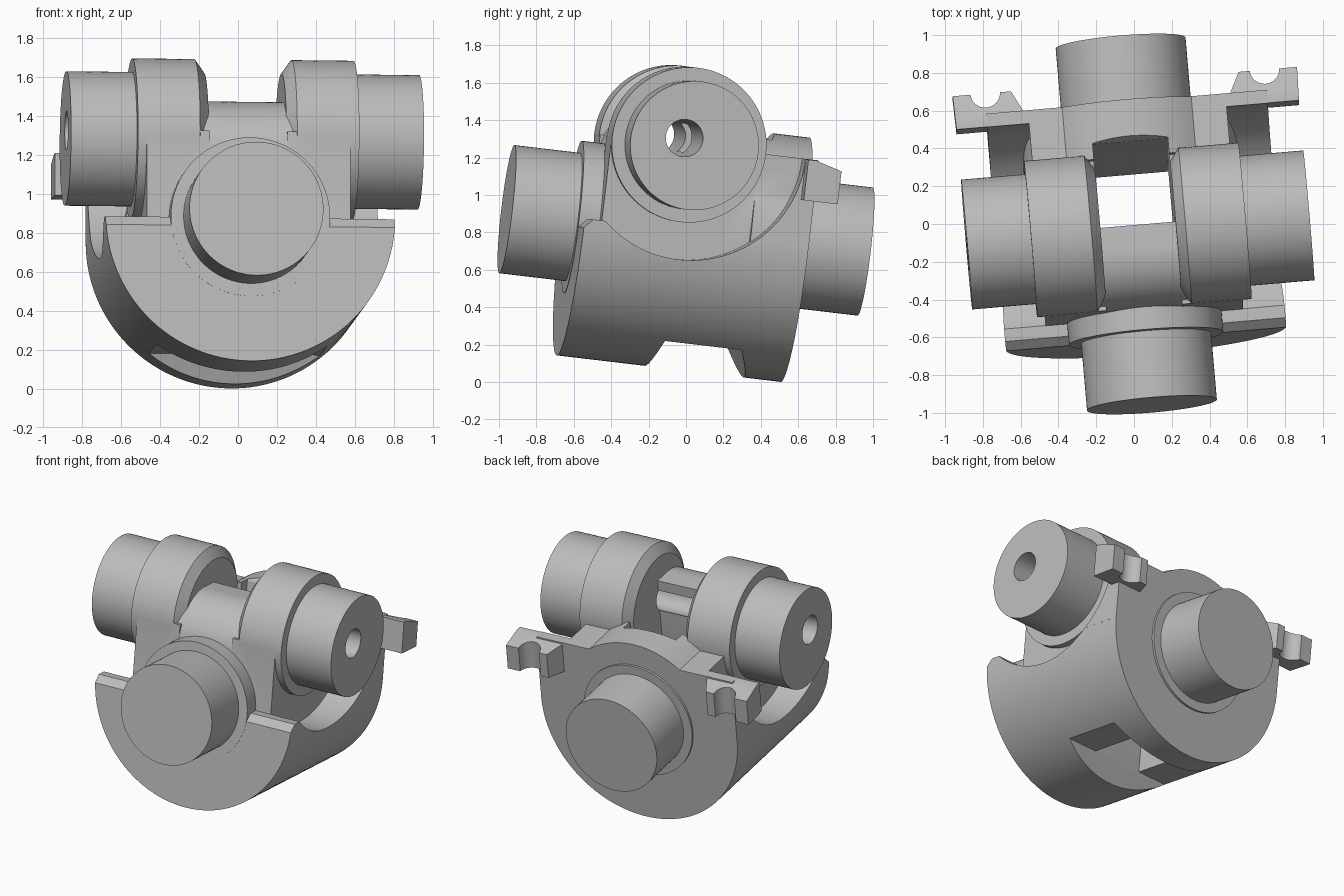
import bpy, bmesh, math
from mathutils import Matrix, Vector

if "Cube" in bpy.data.objects:
    bpy.data.objects.remove(bpy.data.objects["Cube"])

grey = bpy.data.materials.new("plain_grey")
grey.diffuse_color = (0.5, 0.5, 0.5, 1)
grey.use_nodes = True
grey.node_tree.nodes["Principled BSDF"].inputs["Base Color"].default_value = grey.diffuse_color

# Axis mapping: (u, v, t) -> local coordinates, t runs along the axis
MAP = {'X': lambda u, v, t: (t, u, v),
       'Y': lambda u, v, t: (u, t, v),
       'Z': lambda u, v, t: (u, v, t)}


def loft(name, axis, rings):
    """Closed solid through a list of (points, position) rings."""
    bm = bmesh.new()
    loops = [[bm.verts.new(MAP[axis](u, v, t)) for u, v in pts] for pts, t in rings]
    n = len(loops[0])
    for a, b in zip(loops, loops[1:]):
        for i in range(n):
            bm.faces.new((a[i], a[(i + 1) % n], b[(i + 1) % n], b[i]))
    bm.faces.new(loops[0])
    bm.faces.new(loops[-1][::-1])
    bmesh.ops.recalc_face_normals(bm, faces=bm.faces[:])
    me = bpy.data.meshes.new(name)
    bm.to_mesh(me)
    bm.free()
    ob = bpy.data.objects.new(name, me)
    bpy.context.collection.objects.link(ob)
    return ob


def prism(name, axis, pts, a, b):
    return loft(name, axis, [(pts, a), (pts, b)])


def arc(cu, cv, r, a0, a1, n):
    return [(cu + r * math.cos(math.radians(a0 + (a1 - a0) * i / n)),
             cv + r * math.sin(math.radians(a0 + (a1 - a0) * i / n))) for i in range(n + 1)]


def lathe(name, axis, centre, prof, n=96):
    """Round part: prof is a list of (radius, position)."""
    return loft(name, axis, [(arc(*centre, r, 0, 360, n)[:-1], t) for r, t in prof])


def rect(u0, v0, u1, v1):
    return [(u0, v0), (u1, v0), (u1, v1), (u0, v1)]


def combine(base, other, op):
    m = base.modifiers.new("b", 'BOOLEAN')
    m.operation, m.solver, m.object = op, 'EXACT', other
    dg = bpy.context.evaluated_depsgraph_get()
    me = bpy.data.meshes.new_from_object(base.evaluated_get(dg))
    base.modifiers.clear()
    base.data = me
    bpy.data.objects.remove(other)


XC = (-0.086, 0.456)      # cross pin axis (y, z) in local frame
R = 0.745                 # cradle radius

# Cradle: half drum with raised back wall
body = prism("joint_body", 'Y', arc(0, 0, R, 180, 360, 64), -0.61, 0.6)
combine(body, prism("back_wall", 'Y', rect(-R, -0.02, R, 0.455), 0, 0.6), 'UNION')
combine(body, prism("lip_chamfer", 'X', [(-0.565, 0.0), (-0.65, 0.09), (-0.65, -0.09)], -1, 1), 'DIFFERENCE')

# Clearance scoops beside the centre block
for s in (-1, 1):
    combine(body, lathe("scoop", 'X', XC, [(0.615, s * 0.525), (0.615, s * 0.9)]), 'DIFFERENCE')

# Arch over the back pin
combine(body, lathe("back_arch", 'Y', (0, 0), [(0.57, 0.3), (0.57, 0.6)]), 'UNION')

for s in (-1, 1):
    # Side cheeks, hubs and cross pins
    combine(body, prism("cheek", 'X', rect(-0.5, -0.3, 0.55, 0.455), s * 0.2, s * 0.525), 'UNION')
    combine(body, lathe("hub", 'X', XC, [(0.345, s * 0.2), (0.415, s * 0.25), (0.415, s * 0.57)]), 'UNION')
    combine(body, lathe("cross_pin", 'X', XC, [(0.345, s * 0.4), (0.345, s * 0.909)]), 'UNION')
    # Clip lug with a half round notch
    lug = [(0.5, 0.53), (0.91, 0.53), (0.915, 0.713), (0.82, 0.713)]
    lug += arc(0.742, 0.713, 0.078, 0, -180, 16)
    lug += [(0.605, 0.713), (0.55, 0.6), (0.5, 0.58)]
    lug = prism("clip_lug", 'Z', [(s * x, y) for x, y in lug], 0.235, 0.453)
    combine(lug, prism("lug_chamfer", 'X', [(0.57, 0.453), (0.73, 0.407), (0.73, 0.5), (0.57, 0.5)],
                       -1, 1), 'DIFFERENCE')
    combine(body, lug, 'UNION')

# Front bridge with a rounded top
bridge = [(-0.03, -0.3), (-0.03, 0.64)] + arc(-0.2, 0.34, 0.3, 90, 180, 24) + [(-0.5, -0.3)]
combine(body, prism("bridge", 'X', bridge, -0.23, 0.23), 'UNION')

# Long pins with collars
combine(body, lathe("front_collar", 'Y', (0, 0), [(0.41, -0.4), (0.41, -0.612)]), 'UNION')
combine(body, lathe("back_collar", 'Y', (0, 0), [(0.41, 0.5), (0.41, 0.615)]), 'UNION')
for s in (-1, 1):
    combine(body, lathe("long_pin", 'Y', (0, 0), [(0.345, s * 0.45), (0.345, s * 0.968)]), 'UNION')

# Vertical window, bottom slot and cross bore
window = [(-0.08, -0.9), (0.335, -0.9), (0.335, -0.6), (0.38, 0.525), (0.41, 0.58), (0.41, 0.95), (-0.08, 0.95)]
combine(body, prism("window", 'X', window, -0.2, 0.2), 'DIFFERENCE')
slot = [(-0.08, -0.6), (0.335, -0.6), (0.425, -0.8), (-0.154, -0.8)]
combine(body, prism("slot", 'X', slot, -0.8, 0.8), 'DIFFERENCE')
combine(body, lathe("bore", 'X', (-0.145, 0.49), [(0.1, -1), (0.1, 1)], 48), 'DIFFERENCE')

# Tilt into place
xa = Vector((0.9963, 0.085, -0.011)).normalized()
ya = Vector((-0.0858, 0.989, -0.117))
ya = (ya - xa * ya.dot(xa)).normalized()
za = xa.cross(ya)
rot = Matrix((xa, ya, za)).transposed().to_4x4()
body.data.transform(Matrix.Translation((0.012, 0, 0.811)) @ rot)

body.data.materials.clear()
body.data.materials.append(grey)
bpy.context.view_layer.objects.active = body
body.select_set(True)
bpy.ops.object.shade_smooth_by_angle(angle=math.radians(25))
